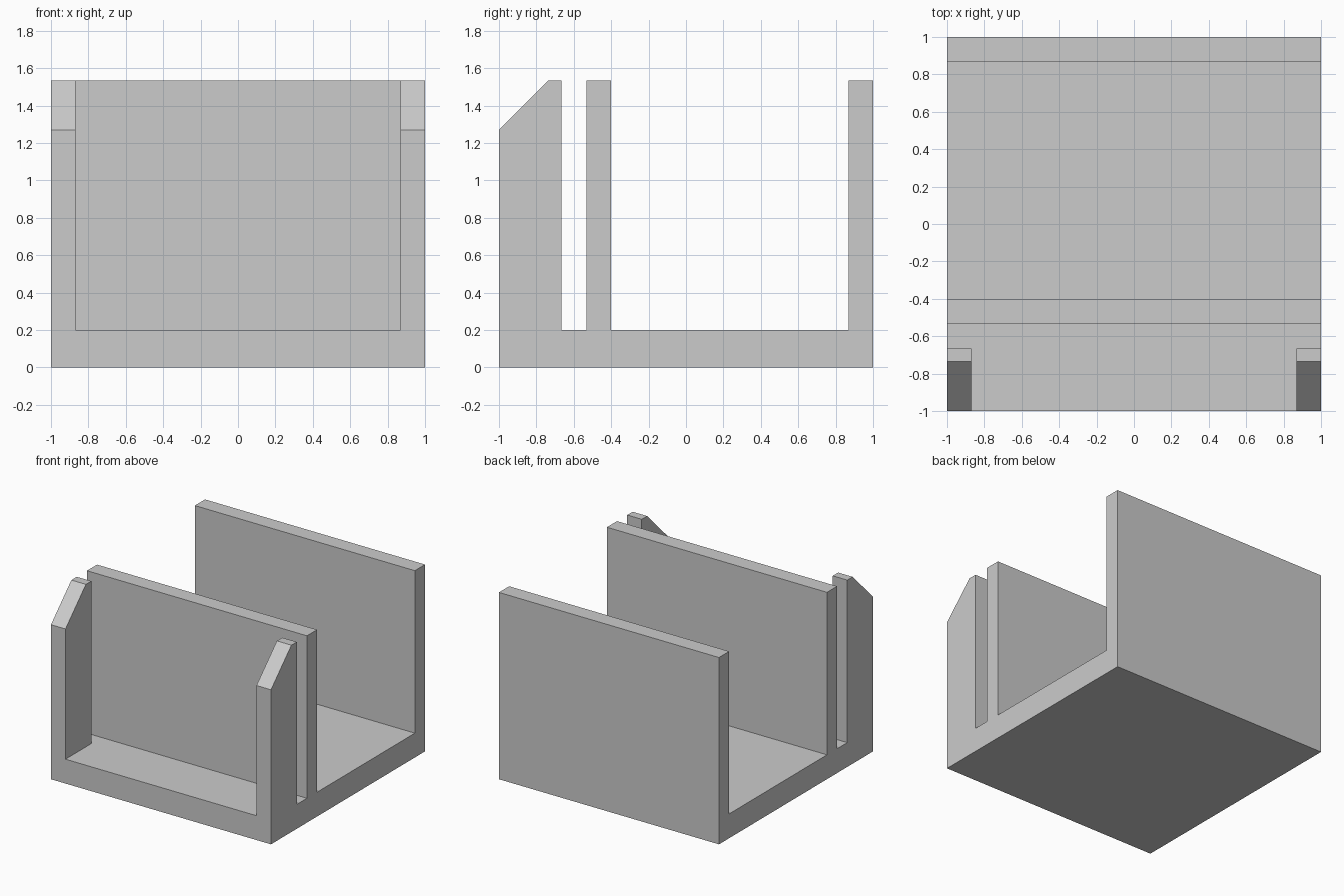
import bpy
import bmesh

cube = bpy.data.objects.get("Cube")
if cube:
    bpy.data.objects.remove(cube, do_unlink=True)

# Plain grey finish
grey = bpy.data.materials.new("light_grey")
grey.use_nodes = True
colour = (0.6, 0.6, 0.6, 1)
grey.diffuse_color = colour
grey.node_tree.nodes["Principled BSDF"].inputs["Base Color"].default_value = colour


def extrude_profile(name, profile, half_width):
    """Extrude a (y, z) outline across x, centred on x = 0."""
    bm = bmesh.new()
    face = bm.faces.new([bm.verts.new((-half_width, y, z)) for y, z in profile])
    new = bmesh.ops.extrude_face_region(bm, geom=[face])["geom"]
    verts = [v for v in new if isinstance(v, bmesh.types.BMVert)]
    bmesh.ops.translate(bm, verts=verts, vec=(2 * half_width, 0, 0))
    bmesh.ops.recalc_face_normals(bm, faces=bm.faces)
    mesh = bpy.data.meshes.new(name)
    bm.to_mesh(mesh)
    bm.free()
    mesh.materials.append(grey)
    obj = bpy.data.objects.new(name, mesh)
    bpy.context.collection.objects.link(obj)
    return obj


FLOOR, TOP = 0.2, 1.535
POST_BACK, POST_INNER = -0.665, 0.868

# Holder side outline: base, bevelled front post, divider wall, back wall
holder = extrude_profile("slotted_holder", [
    (-1, 0), (1, 0), (1, TOP), (0.868, TOP), (0.868, FLOOR),
    (-0.402, FLOOR), (-0.402, TOP), (-0.533, TOP), (-0.533, FLOOR),
    (POST_BACK, FLOOR), (POST_BACK, TOP), (-0.735, TOP), (-1, 1.27),
], 1)

# Opening between the two front corner posts
cutter = extrude_profile("front_opening_cutter", [
    (-1.2, FLOOR), (-0.6, FLOOR), (-0.6, 2), (-1.2, 2),
], POST_INNER)
cutter.hide_render = True
cut = holder.modifiers.new("front_opening", "BOOLEAN")
cut.operation = "DIFFERENCE"
cut.solver = "EXACT"
cut.object = cutter

# Bake the cut and discard the helper
bpy.context.view_layer.objects.active = holder
holder.select_set(True)
bpy.ops.object.modifier_apply(modifier=cut.name)
bpy.data.objects.remove(cutter, do_unlink=True)
